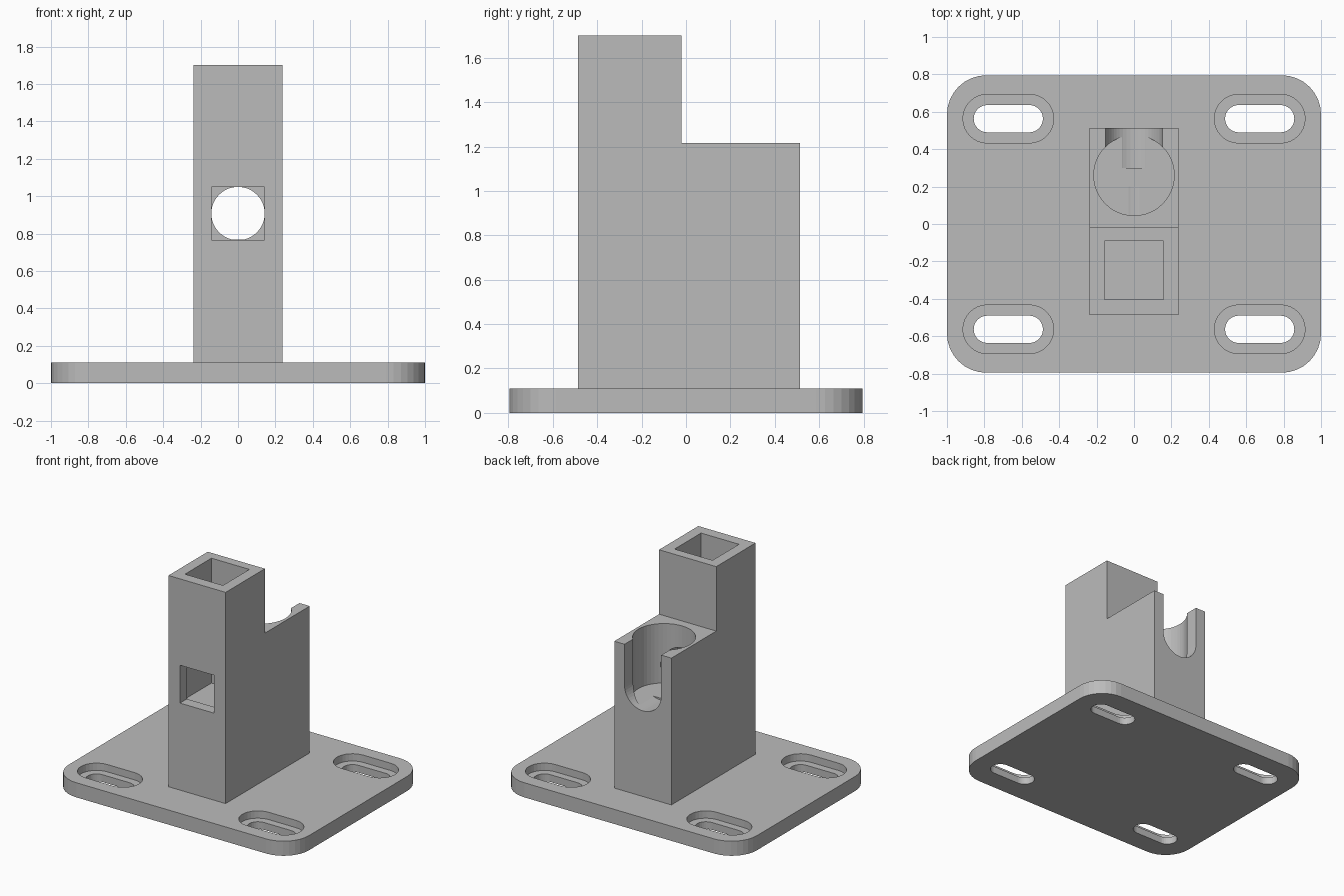
import bpy, bmesh
from math import sin, cos, pi

cube = bpy.data.objects.get("Cube")
if cube:
    bpy.data.objects.remove(cube, do_unlink=True)

grey = bpy.data.materials.new("plain grey")
grey.use_nodes = True
colour = (0.5, 0.5, 0.5, 1)
grey.diffuse_color = colour
grey.node_tree.nodes["Principled BSDF"].inputs["Base Color"].default_value = colour


def arc(cx, cy, r, start, sweep, n):
    return [(cx + r * cos(start + sweep * i / n), cy + r * sin(start + sweep * i / n))
            for i in range(n + 1)]


def rounded(cx, cy, w, d, r, n=8):
    """Outline of a rounded rectangle; r = d / 2 gives a slot."""
    pts = []
    for k, (sx, sy) in enumerate([(1, 1), (-1, 1), (-1, -1), (1, -1)]):
        pts += arc(cx + sx * (w / 2 - r), cy + sy * (d / 2 - r), r, k * pi / 2, pi / 2, n)
    return pts


def rect(x0, x1, y0, y1):
    return [(x0, y0), (x1, y0), (x1, y1), (x0, y1)]


def prism(name, outline, lo, hi, axis="z"):
    """Extrude an outline along z, y or x between two levels."""
    place = {"z": lambda a, b, t: (a, b, t),
             "y": lambda a, b, t: (a, t, b),
             "x": lambda a, b, t: (t, a, b)}[axis]
    bm = bmesh.new()
    face = bm.faces.new([bm.verts.new(place(a, b, lo)) for a, b in outline])
    top = bmesh.ops.extrude_face_region(bm, geom=[face])
    for v in top["geom"]:
        if isinstance(v, bmesh.types.BMVert):
            v.co["xyz".index(axis)] = hi
    bmesh.ops.remove_doubles(bm, verts=bm.verts, dist=0.0001)
    bmesh.ops.recalc_face_normals(bm, faces=bm.faces)
    mesh = bpy.data.meshes.new(name)
    bm.to_mesh(mesh)
    bm.free()
    obj = bpy.data.objects.new(name, mesh)
    bpy.context.scene.collection.objects.link(obj)
    return obj


def carve(obj, cutters):
    """Subtract the cutters, bake the result and drop the cutters."""
    for c in cutters:
        c.hide_render = True
        mod = obj.modifiers.new(c.name, "BOOLEAN")
        mod.operation = "DIFFERENCE"
        mod.solver = "EXACT"
        mod.object = c
    bpy.context.view_layer.update()
    deps = bpy.context.evaluated_depsgraph_get()
    baked = bpy.data.meshes.new_from_object(obj.evaluated_get(deps))
    obj.modifiers.clear()
    obj.data = baked
    for c in cutters:
        bpy.data.objects.remove(c, do_unlink=True)
    obj.data.materials.clear()
    obj.data.materials.append(grey)


# Base plate with four countersunk mounting slots
plate_top = 0.11
plate = prism("base_plate", rounded(0, 0, 2, 1.59, 0.21), 0, plate_top)
slots = []
for sx in (-1, 1):
    for sy in (-1, 1):
        x, y = sx * 0.672, sy * 0.563
        slots.append(prism("slot_recess", rounded(x, y, 0.485, 0.26, 0.13), 0.055, 0.2))
        slots.append(prism("slot_hole", rounded(x, y, 0.37, 0.146, 0.073), -0.1, 0.08))
carve(plate, slots)

# Stepped post
front, back, step, shelf = -0.487, 0.513, -0.02, 1.215
side = [(front, plate_top), (back, plate_top), (back, shelf),
        (step, shelf), (step, 1.70), (front, 1.70)]
post = prism("stepped_post", side, -0.238, 0.238, "x")

# Square shaft, front window, round well, linking hole and open back notch
hole_z, notch_r = 0.907, 0.153
notch = arc(0, hole_z, notch_r, pi, pi, 24) + [(notch_r, 1.4), (-notch_r, 1.4)]
carve(post, [
    prism("square_shaft", rect(-0.158, 0.158, -0.405, -0.09), 0.76, 1.9),
    prism("front_window", rect(-0.1425, 0.1425, 0.765, 1.05), -0.6, -0.3, "y"),
    prism("round_well", arc(0, 0.26, 0.215, 0, 2 * pi, 48), 0.768, 1.4),
    prism("linking_hole", arc(0, hole_z, 0.1425, 0, 2 * pi, 48), -0.2, 0.2, "y"),
    prism("back_notch", notch, 0.3, 0.7, "y"),
])
